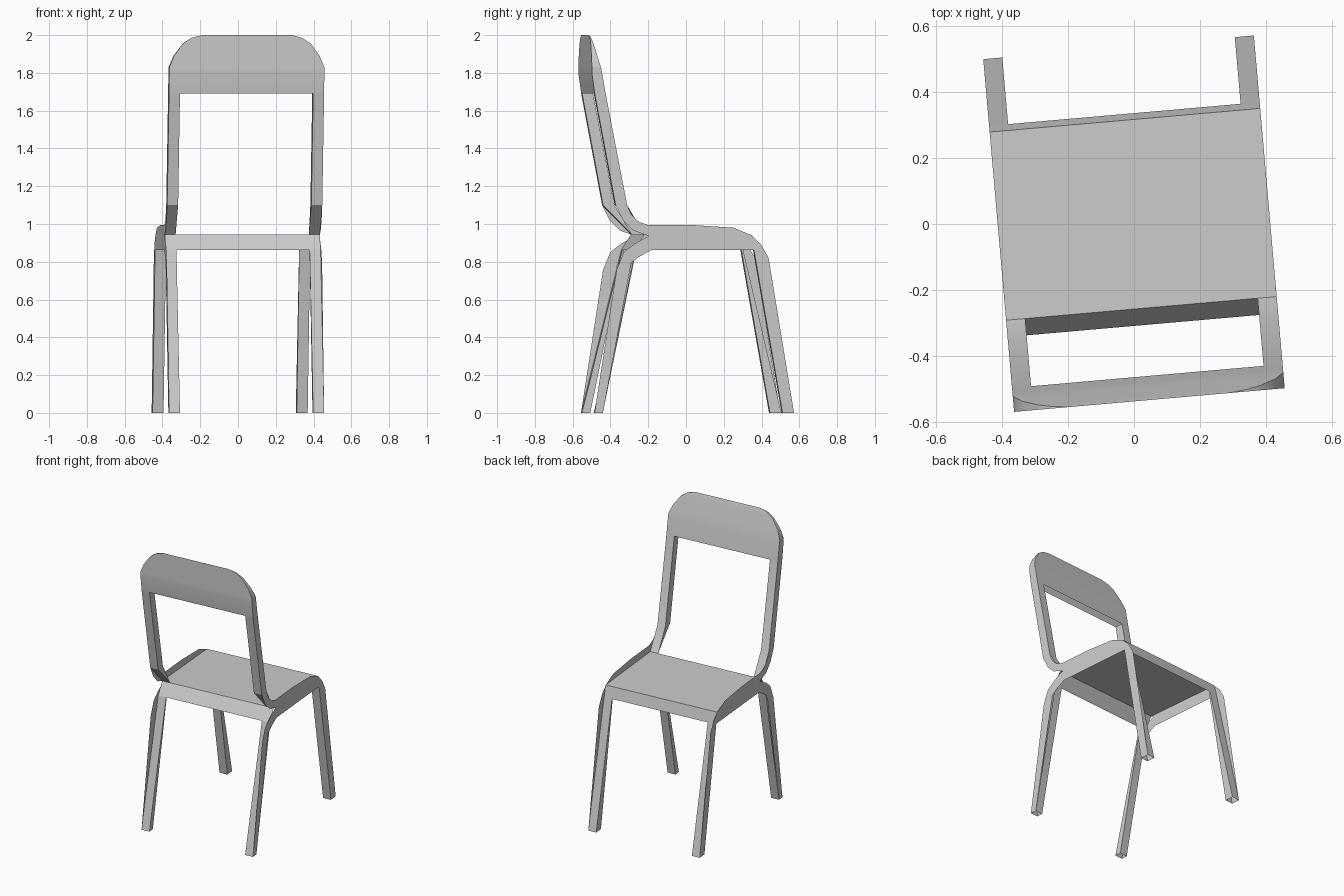
import bpy, bmesh, math

cube = bpy.data.objects.get("Cube")
if cube:
    bpy.data.objects.remove(cube)

grey = bpy.data.materials.new("plain_grey")
grey.use_nodes = True
COLOUR = (0.6, 0.6, 0.6, 1)
grey.diffuse_color = COLOUR
grey.node_tree.nodes["Principled BSDF"].inputs["Base Color"].default_value = COLOUR

TURN = math.radians(5)   # the chair stands slightly turned
OUT, INN = 0.412, 0.354  # outer and inner half widths


def finish(name, bm, smooth=True):
    mesh = bpy.data.meshes.new(name)
    bm.to_mesh(mesh)
    bm.free()
    mesh.materials.append(grey)
    obj = bpy.data.objects.new(name, mesh)
    obj.rotation_euler.z = TURN
    bpy.context.collection.objects.link(obj)
    if smooth:
        bpy.ops.object.select_all(action='DESELECT')
        obj.select_set(True)
        bpy.context.view_layer.objects.active = obj
        bpy.ops.object.shade_smooth_by_angle(angle=math.radians(25))


def loft(name, rows, open_side=0):
    """Join rectangular rings (x0, x1, y0, y1, z); open_side drops the outer wall."""
    bm = bmesh.new()
    rings = [[bm.verts.new(p) for p in ((x0, y0, z), (x1, y0, z), (x1, y1, z), (x0, y1, z))]
             for x0, x1, y0, y1, z in rows]
    for a, b in zip(rings, rings[1:]):
        for i in range(4):
            if (open_side > 0 and i == 1) or (open_side < 0 and i == 3):
                continue
            j = (i + 1) % 4
            bm.faces.new((a[i], a[j], b[j], b[i]))
    bmesh.ops.remove_doubles(bm, verts=bm.verts, dist=0.0001)
    bmesh.ops.recalc_face_normals(bm, faces=bm.faces)
    finish(name, bm)


# Side outline: rear leg, notch, backrest post, seat edge, front leg (y, z)
SIDE = [(-.522, 0), (-.405, .757), (-.367, .85), (-.31, .895), (-.257, .925), (-.235, .935),
        (-.257, .945), (-.315, .965), (-.37, 1.02), (-.41, 1.1), (-.521, 1.69), (-.536, 1.8),
        (-.53, 1.83), (-.49, 1.83), (-.349, 1.1), (-.327, 1.05), (-.287, 1.012),
        (-.24, .995), (-.006, .995), (.218, .98), (.308, .942), (.361, .894), (.403, .82),
        (.538, 0), (.477, 0), (.325, .862), (-.22, .862), (-.287, .825), (-.327, .794),
        (-.478, 0)]

# Front and rear faces of the legs and posts (y0, y1, z)
LIMBS = {"rear_leg": [(-.522, -.478, 0), (-.308, -.3, .862)],
         "front_leg": [(.477, .538, 0), (.325, .335, .862)],
         "back_post": [(-.257, -.257, .945), (-.41, -.349, 1.1), (-.521, -.463, 1.69)]}

for side, label in ((1, "left"), (-1, "right")):
    bm = bmesh.new()
    face = bm.faces.new([bm.verts.new((side * OUT, y, z)) for y, z in SIDE])
    face.normal_update()
    if face.normal.x * side < 0:
        face.normal_flip()
    finish(label + "_side_sheet", bm, smooth=False)

    x0, x1 = sorted((side * INN, side * OUT))
    for name, rows in LIMBS.items():
        loft(label + "_" + name, [(x0, x1, *row) for row in rows], open_side=side)

# Seat sheet folded down at the front and rear, open underneath
bm = bmesh.new()
SEAT = [(-.308, .862), (-.257, .945), (.316, .94), (.335, .862)]
ends = [[bm.verts.new((x, y, z)) for y, z in SEAT] for x in (-OUT, OUT)]
for i in range(len(SEAT) - 1):
    bm.faces.new((ends[0][i], ends[1][i], ends[1][i + 1], ends[0][i + 1]))
finish("seat", bm)

# Backrest panel: rounded upper corners, thinning to an edge at the top
PANEL = [(OUT, -.521, -.463, 1.69), (OUT, -.536, -.482, 1.8), (OUT, -.536, -.488, 1.83),
         (.387, -.536, -.505, 1.89), (.34, -.536, -.521, 1.955), (.295, -.536, -.53, 1.985),
         (.24, -.536, -.536, 2)]
loft("backrest_panel", [(-w, w, y0, y1, z) for w, y0, y1, z in PANEL])
